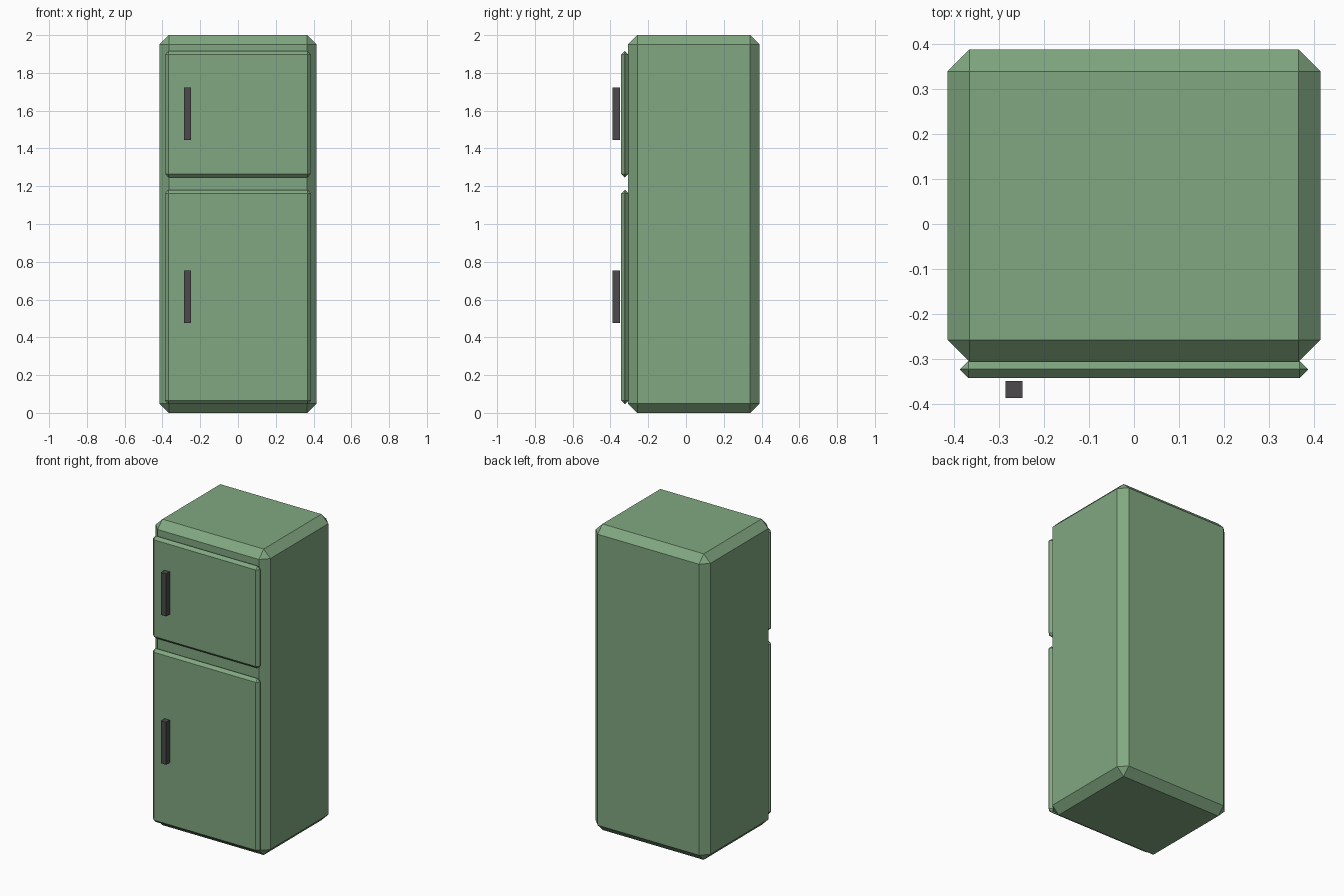
import bpy, bmesh
from mathutils import Vector

if "Cube" in bpy.data.objects:
    bpy.data.objects.remove(bpy.data.objects["Cube"])


def material(name, rgb):
    m = bpy.data.materials.new(name)
    m.diffuse_color = (*rgb, 1)
    m.use_nodes = True
    m.node_tree.nodes["Principled BSDF"].inputs["Base Color"].default_value = m.diffuse_color
    return m


green = material("sage_green", (0.22, 0.39, 0.22))
dark = material("dark_grey", (0.072, 0.068, 0.072))


def box(name, lo, hi, mat, chamfer=0):
    """Box between two corners, with optional one-step chamfered edges."""
    lo, hi = Vector(lo), Vector(hi)
    bm = bmesh.new()
    bmesh.ops.create_cube(bm, size=1)
    for v in bm.verts:
        v.co = (lo + hi) / 2 + v.co * (hi - lo)
    if chamfer:
        bmesh.ops.bevel(bm, geom=bm.edges[:], offset=chamfer, segments=1,
                        affect='EDGES', clamp_overlap=True)
    mesh = bpy.data.meshes.new(name)
    bm.to_mesh(mesh)
    bm.free()
    mesh.materials.append(mat)
    ob = bpy.data.objects.new(name, mesh)
    bpy.context.collection.objects.link(ob)


# Cabinet
box("cabinet", (-0.415, -0.307, 0), (0.415, 0.389, 2), green, 0.049)

# Doors and their handles: name, door z range, handle z range
for name, door, grip in (("freezer", (1.247, 1.915), (1.445, 1.723)),
                         ("fridge", (0.046, 1.18), (0.475, 0.753))):
    box(name + "_door", (-0.387, -0.343, door[0]), (0.387, -0.304, door[1]),
        green, 0.0185)
    box(name + "_handle", (-0.286, -0.388, grip[0]), (-0.248, -0.35, grip[1]), dark)
